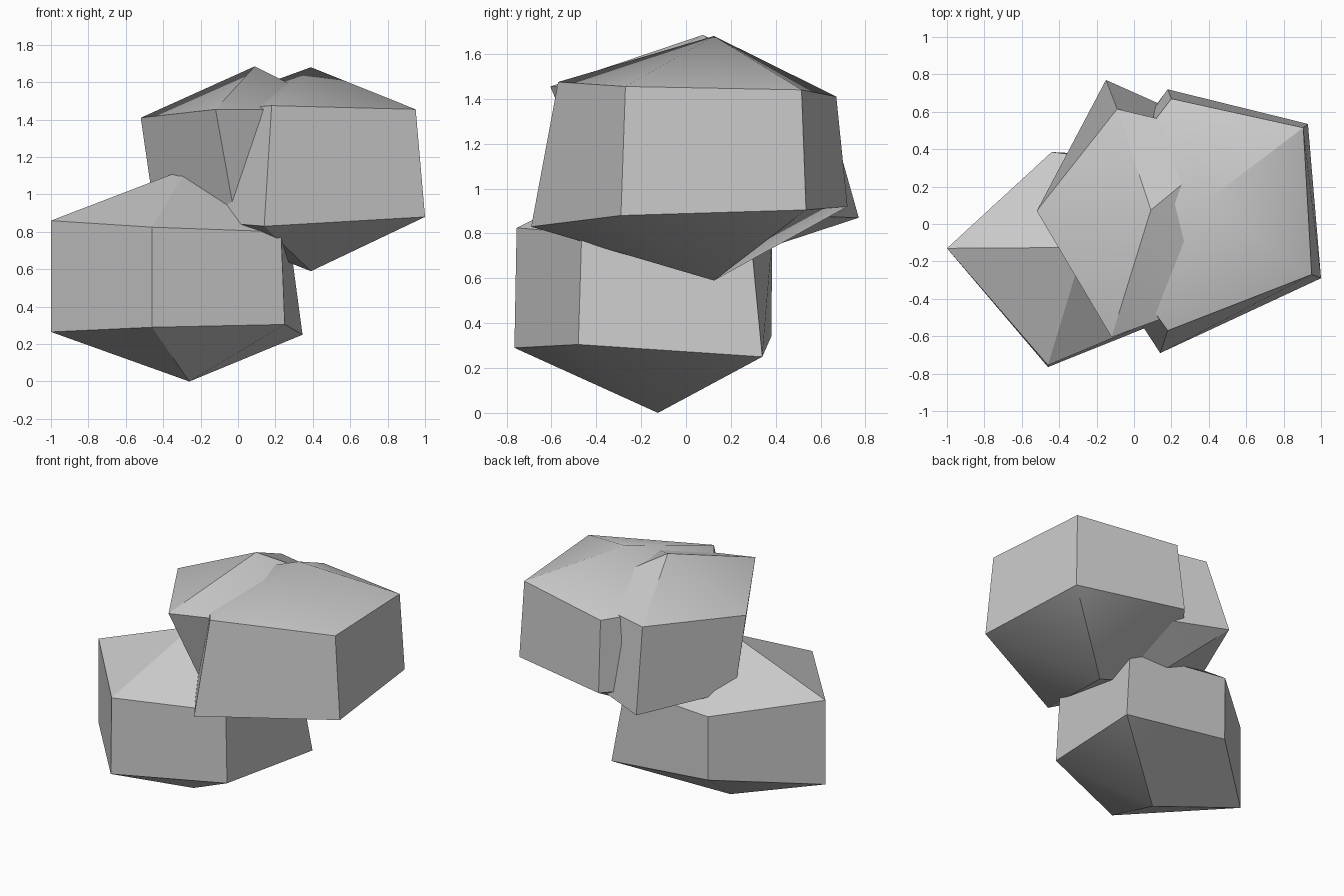
import bpy
import bmesh
import math

cube = bpy.data.objects.get("Cube")
if cube:
    bpy.data.objects.remove(cube, do_unlink=True)

# Single stone colour
stone = bpy.data.materials.new("stone_grey")
stone.use_nodes = True
colour = (0.58, 0.58, 0.58, 1)
stone.diffuse_color = colour
bsdf = next(n for n in stone.node_tree.nodes if n.type == 'BSDF_PRINCIPLED')
bsdf.inputs["Base Color"].default_value = colour
bsdf.inputs["Roughness"].default_value = 0.9


def make_rock(name, top, bottom, upper, lower):
    """Five-sided boulder: a pointed cap, a side band and a pointed underside."""
    bm = bmesh.new()
    peak, foot = bm.verts.new(top), bm.verts.new(bottom)
    up = [bm.verts.new(p) for p in upper]
    low = [bm.verts.new(p) for p in lower]
    count = len(up)
    for i in range(count):
        j = (i + 1) % count
        bm.faces.new((up[i], up[j], peak))
        bm.faces.new((low[i], low[j], up[j], up[i]))
        bm.faces.new((low[j], low[i], foot))
    bmesh.ops.recalc_face_normals(bm, faces=bm.faces)
    mesh = bpy.data.meshes.new(name)
    bm.to_mesh(mesh)
    bm.free()
    mesh.materials.append(stone)
    rock = bpy.data.objects.new(name, mesh)
    bpy.context.collection.objects.link(rock)
    bpy.ops.object.select_all(action='DESELECT')
    rock.select_set(True)
    bpy.context.view_layer.objects.active = rock
    bpy.ops.object.shade_smooth_by_angle(angle=math.radians(30))


# Base boulder resting on the ground
make_rock(
    "base_rock", (-0.27, -0.125, 1.14), (-0.26, -0.125, 0),
    [(-1, -0.13, 0.86), (-0.46, -0.755, 0.825), (0.23, -0.465, 0.8),
     (0.275, 0.29, 0.77), (-0.44, 0.385, 0.79)],
    [(-1, -0.13, 0.265), (-0.46, -0.765, 0.29), (0.25, -0.48, 0.305),
     (0.345, 0.34, 0.25), (-0.44, 0.38, 0.34)])

# Large boulder leaning over on the left
make_rock(
    "upper_left_rock", (0.39, 0.125, 1.68), (0.39, 0.125, 0.59),
    [(-0.27, 0.06, 1.44), (0.18, -0.57, 1.475), (0.95, -0.27, 1.455),
     (0.905, 0.515, 1.44), (0.2, 0.67, 1.41)],
    [(-0.33, 0.03, 0.87), (0.14, -0.69, 0.83), (1, -0.29, 0.88),
     (0.93, 0.535, 0.905), (0.18, 0.72, 0.92)])

# Tilted boulder merged into its side
make_rock(
    "upper_right_rock", (0.09, 0.075, 1.685), (0.09, 0.07, 0.64),
    [(-0.52, 0.07, 1.41), (-0.12, -0.605, 1.455), (0.55, -0.36, 1.455),
     (0.56, 0.46, 1.43), (-0.09, 0.615, 1.42)],
    [(-0.44, 0.08, 0.86), (-0.02, -0.37, 0.9), (0.5, -0.25, 0.88),
     (0.5, 0.48, 0.88), (-0.15, 0.77, 0.87)])
